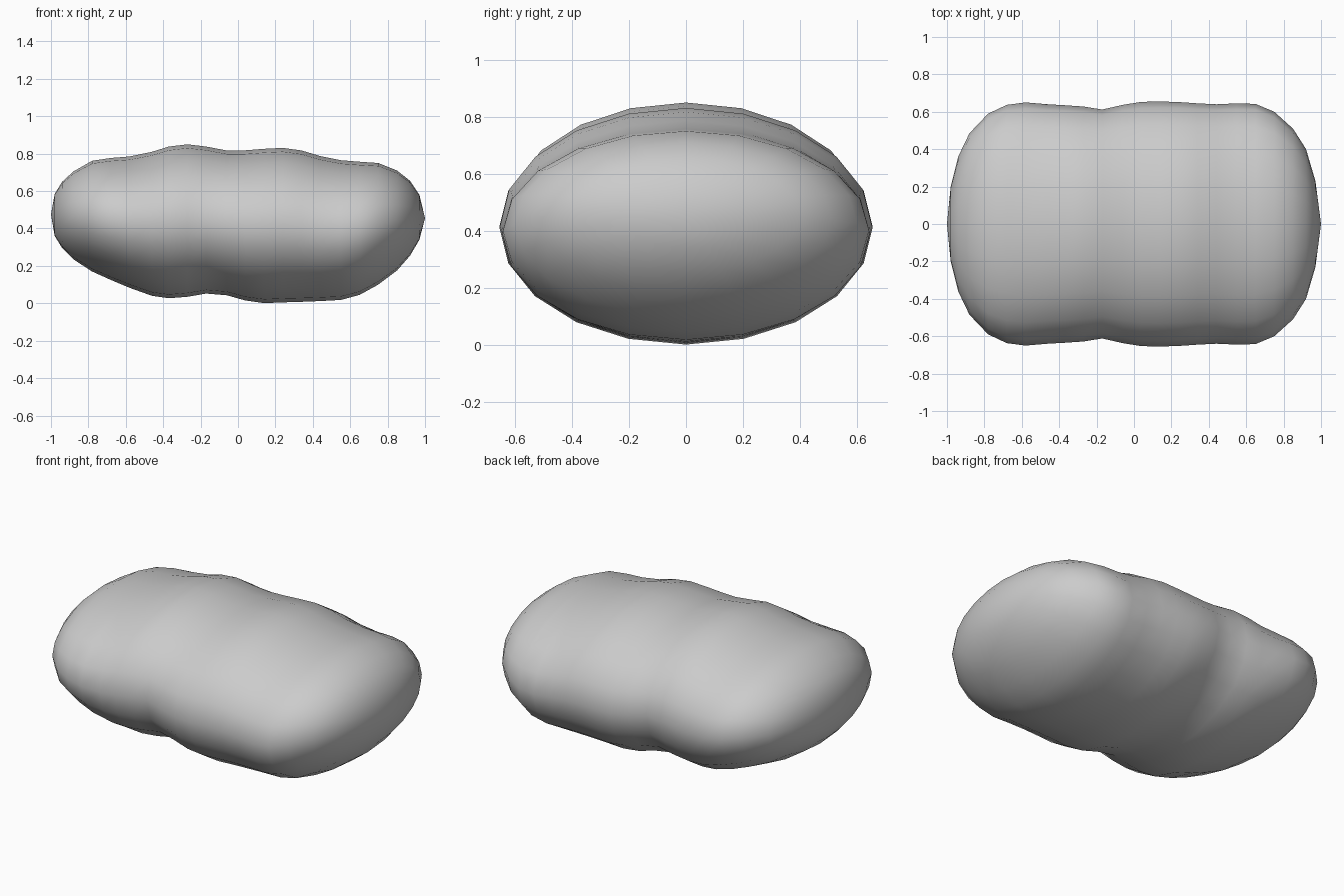
import bpy, bmesh
from math import sin, cos, tau

if "Cube" in bpy.data.objects:
    bpy.data.objects.remove(bpy.data.objects["Cube"])

SIDES = 20

# Cross-sections along the length: x, top z, bottom z, half width
sections = [
    (-0.98, .585, .36, .20), (-0.94, .65, .295, .36), (-0.88, .705, .235, .485),
    (-0.78, .762, .17, .59), (-0.68, .777, .125, .637), (-0.58, .785, .083, .65),
    (-0.46, .81, .04, .64), (-0.37, .838, .027, .635), (-0.27, .85, .035, .628),
    (-0.17, .838, .052, .612), (-0.06, .817, .043, .637), (0.04, .818, .015, .653),
    (0.14, .826, .001, .655), (0.24, .831, .005, .652), (0.34, .817, .008, .645),
    (0.44, .787, .012, .64), (0.55, .765, .018, .645), (0.65, .757, .045, .642),
    (0.75, .75, .10, .60), (0.85, .71, .175, .51), (0.92, .655, .255, .40),
    (0.97, .58, .34, .23),
]

bm = bmesh.new()

# Elliptical rings
rings = []
for x, top, bottom, width in sections:
    mid, half = (top + bottom) / 2, (top - bottom) / 2
    rings.append([bm.verts.new((x, width * sin(tau * i / SIDES), mid + half * cos(tau * i / SIDES)))
                  for i in range(SIDES)])

# Skin between rings
for a, b in zip(rings, rings[1:]):
    for i in range(SIDES):
        j = (i + 1) % SIDES
        bm.faces.new((a[i], a[j], b[j], b[i]))

# Rounded end poles
for ring, point in ((rings[0], (-1, 0, .475)), (rings[-1], (1, 0, .455))):
    pole = bm.verts.new(point)
    for i in range(SIDES):
        bm.faces.new((ring[i], ring[(i + 1) % SIDES], pole))

bmesh.ops.recalc_face_normals(bm, faces=bm.faces)
for face in bm.faces:
    face.smooth = True

mesh = bpy.data.meshes.new("pebble_body")
bm.to_mesh(mesh)
bm.free()
body = bpy.data.objects.new("pebble_body", mesh)
bpy.context.collection.objects.link(body)
